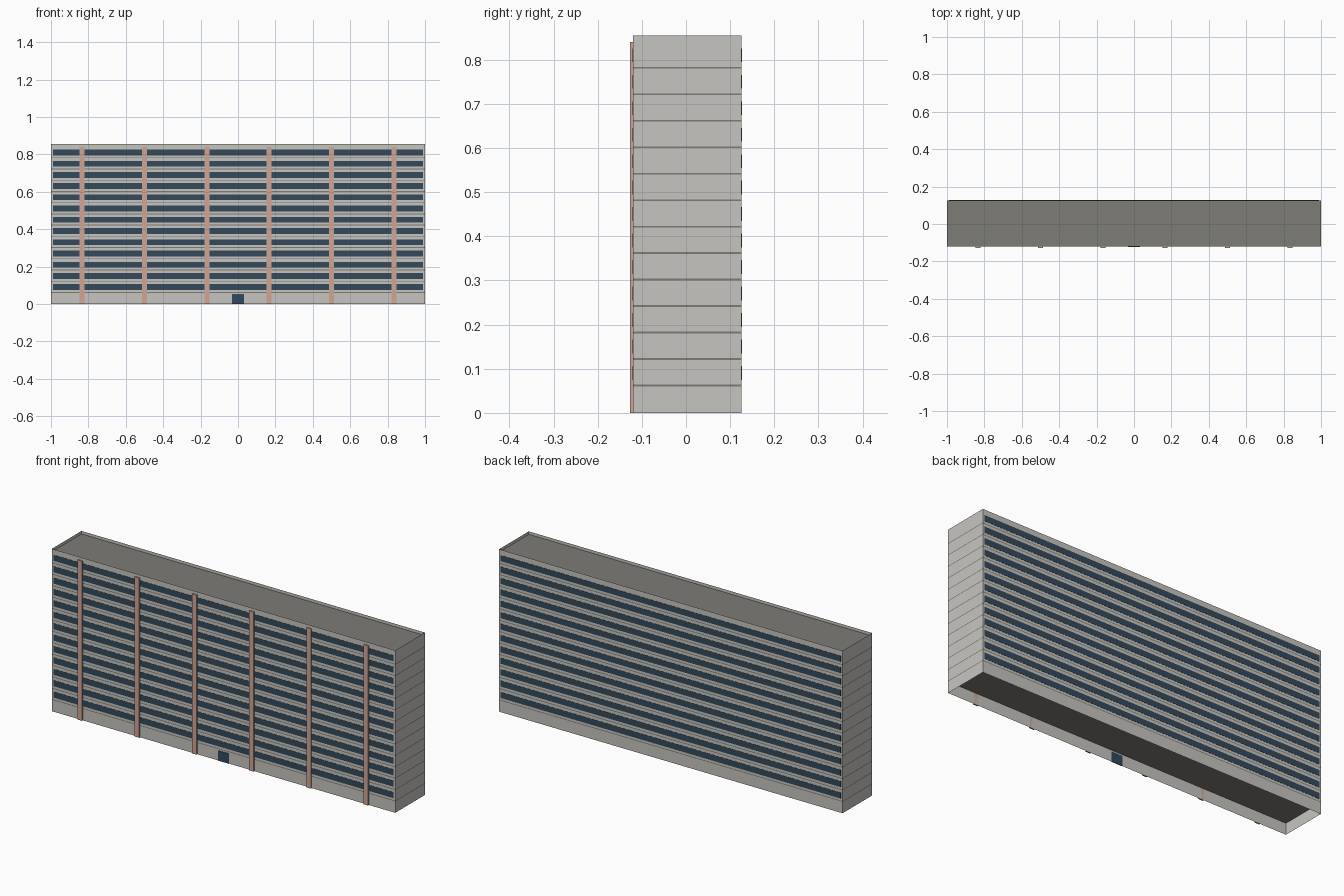
import bpy, bmesh

if "Cube" in bpy.data.objects:
    bpy.data.objects.remove(bpy.data.objects["Cube"])

X, YF, YB = 1.0, -0.12, 0.126     # wall planes
FLOOR, STOREYS, TOP = 0.06, 14, 0.855
SLAB = 0.004


def material(name, rgb):
    m = bpy.data.materials.new(name)
    m.diffuse_color = (*rgb, 1)
    m.use_nodes = True
    m.node_tree.nodes["Principled BSDF"].inputs["Base Color"].default_value = m.diffuse_color
    return m


concrete = material("pale concrete", (0.57, 0.56, 0.53))
slab_grey = material("roof grey", (0.205, 0.20, 0.182))
glass = material("dark blue glass", (0.034, 0.068, 0.105))
door_blue = material("door blue", (0.032, 0.066, 0.12))
terracotta = material("pale terracotta", (0.62, 0.38, 0.30))


def box(bm, x0, x1, y0, y1, z0, z1, capped=True):
    """Add a box; without caps it is an open ring of four walls."""
    lo, hi = [[bm.verts.new((x, y, z)) for x, y in
               ((x0, y0), (x1, y0), (x1, y1), (x0, y1))] for z in (z0, z1)]
    for i in range(4):
        j = (i + 1) % 4
        bm.faces.new((lo[i], lo[j], hi[j], hi[i]))
    if capped:
        bm.faces.new(lo[::-1])
        bm.faces.new(hi)


def finish(name, bm, mat):
    me = bpy.data.meshes.new(name)
    bm.to_mesh(me)
    bm.free()
    me.materials.append(mat)
    ob = bpy.data.objects.new(name, me)
    bpy.context.collection.objects.link(ob)


# Thin outer walls, one ring per storey, the last one rising into a parapet
bm = bmesh.new()
for k in range(STOREYS):
    z0 = k * FLOOR + (SLAB if k else 0)
    z1 = TOP if k == STOREYS - 1 else (k + 1) * FLOOR
    box(bm, -X, X, YF, YB, z0, z1, capped=False)
finish("storey_walls", bm, concrete)

# Floor slabs whose edges show as dark lines between the storeys
bm = bmesh.new()
for k in range(1, STOREYS):
    box(bm, -X, X, YF, YB, k * FLOOR, k * FLOOR + SLAB)
finish("floor_slabs", bm, slab_grey)

# Roof deck sunk behind the parapet
bm = bmesh.new()
e = 0.001
box(bm, -X + e, X - e, YF + e, YB - e, STOREYS * FLOOR - SLAB, STOREYS * FLOOR)
finish("roof_deck", bm, slab_grey)

# Window strips on both long sides, above the ground floor
for name, y in (("front_windows", YF), ("back_windows", YB)):
    bm = bmesh.new()
    for k in range(1, STOREYS):
        z = k * FLOOR
        box(bm, -0.99, 0.99, y - 0.001, y + 0.001, z + 0.015, z + 0.046)
    finish(name, bm, glass)

# Entrance door
bm = bmesh.new()
box(bm, -0.032, 0.032, YF - 0.002, YF + 0.001, 0, 0.053)
finish("entrance_door", bm, door_blue)

# Vertical ribs on the front
bm = bmesh.new()
for i in range(6):
    x = (i - 2.5) / 3
    box(bm, x - 0.0135, x + 0.0135, YF - 0.007, YF, 0, STOREYS * FLOOR)
finish("front_ribs", bm, terracotta)
